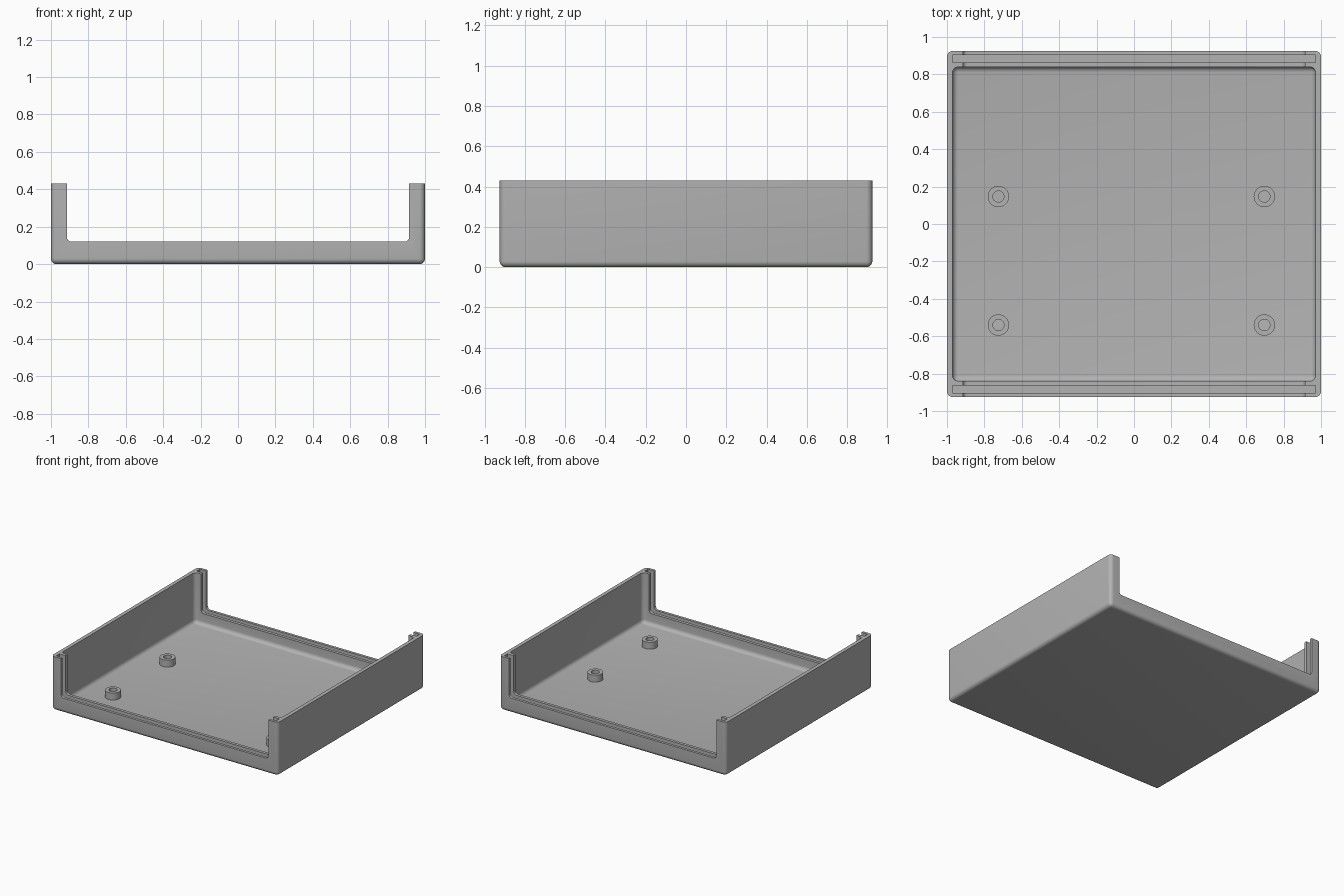
import bpy, bmesh, math
from mathutils import Vector

if "Cube" in bpy.data.objects:
    bpy.data.objects.remove(bpy.data.objects["Cube"])

grey = bpy.data.materials.new("plain grey")
grey.use_nodes = True
colour = (0.45, 0.45, 0.45, 1)
grey.diffuse_color = colour
grey.node_tree.nodes["Principled BSDF"].inputs["Base Color"].default_value = colour

HX, HY, H = 1.0, 0.925, 0.43    # half width, half depth, height
WALL, FLOOR, LIP = 0.03, 0.03, 0.12
TOP = H + 0.2                   # cutters reach past the rim


def add_object(name, bm):
    bmesh.ops.recalc_face_normals(bm, faces=bm.faces)
    mesh = bpy.data.meshes.new(name)
    bm.to_mesh(mesh)
    bm.free()
    mesh.materials.append(grey)
    obj = bpy.data.objects.new(name, mesh)
    bpy.context.collection.objects.link(obj)
    return obj


def box(name, low, high, radius=0.0, rule=None):
    """Box between two corners; edges chosen by the rule are rounded."""
    low, high = Vector(low), Vector(high)
    bm = bmesh.new()
    bmesh.ops.create_cube(bm, size=1)
    for v in bm.verts:
        v.co = (low + high) / 2 + v.co * (high - low)
    if rule:
        middle = (low.z + high.z) / 2
        edges = [e for e in bm.edges if rule(e, middle)]
        bmesh.ops.bevel(bm, geom=edges, offset=radius, segments=6,
                        profile=0.5, affect='EDGES')
    return add_object(name, bm)


def not_rim(edge, middle):
    return any(v.co.z < middle for v in edge.verts)


def lower_along_y(edge, middle):
    a, b = (v.co for v in edge.verts)
    return abs(a.y - b.y) > 0.01 and a.z < middle


# Tray body: rounded block, hollowed, opened at both ends and grooved
tray = box("tray", (-HX, -HY, 0), (HX, HY, H), 0.03, not_rim)
cutters = [
    box("cavity_cutter", (-HX + WALL, -0.84, FLOOR), (HX - WALL, 0.84, TOP), 0.03, not_rim),
    box("opening_cutter", (-0.915, -1.2, LIP), (0.915, 1.2, TOP), 0.025, lower_along_y),
]
for side in (-1, 1):
    y = side * 0.884
    cutters.append(box("groove_cutter", (-0.97, y - 0.02, 0.065), (0.97, y + 0.02, TOP)))

for cutter in cutters:
    cutter.hide_render = True
    mod = tray.modifiers.new(cutter.name, 'BOOLEAN')
    mod.operation, mod.solver, mod.object = 'DIFFERENCE', 'EXACT', cutter
bpy.context.view_layer.update()
cut_mesh = bpy.data.meshes.new_from_object(
    tray.evaluated_get(bpy.context.evaluated_depsgraph_get()))
tray.modifiers.clear()
tray.data = cut_mesh
for cutter in cutters:
    bpy.data.objects.remove(cutter)


# Screw posts: hollow turned rings standing on the floor
def post(name, x, y):
    low, high = FLOOR - 0.01, 0.085
    profile = [(0.03, low), (0.03, high), (0.057, high), (0.057, low)]
    steps = 32
    bm = bmesh.new()
    rings = []
    for i in range(steps):
        a = math.tau * i / steps
        rings.append([bm.verts.new((x + r * math.cos(a), y + r * math.sin(a), z))
                      for r, z in profile])
    for i in range(steps):
        a, b = rings[i], rings[(i + 1) % steps]
        for j in range(4):
            k = (j + 1) % 4
            bm.faces.new((a[j], b[j], b[k], a[k]))
    return add_object(name, bm)


parts = [tray]
for end, y in (("front", -0.54), ("back", 0.147)):
    for side, x in (("right", -0.725), ("left", 0.697)):
        parts.append(post(f"{end}_{side}_post", x, y))

# Smooth the rounded edges, keep the corners crisp
bpy.ops.object.select_all(action='DESELECT')
for part in parts:
    part.select_set(True)
bpy.context.view_layer.objects.active = tray
bpy.ops.object.shade_smooth_by_angle(angle=math.radians(30))
